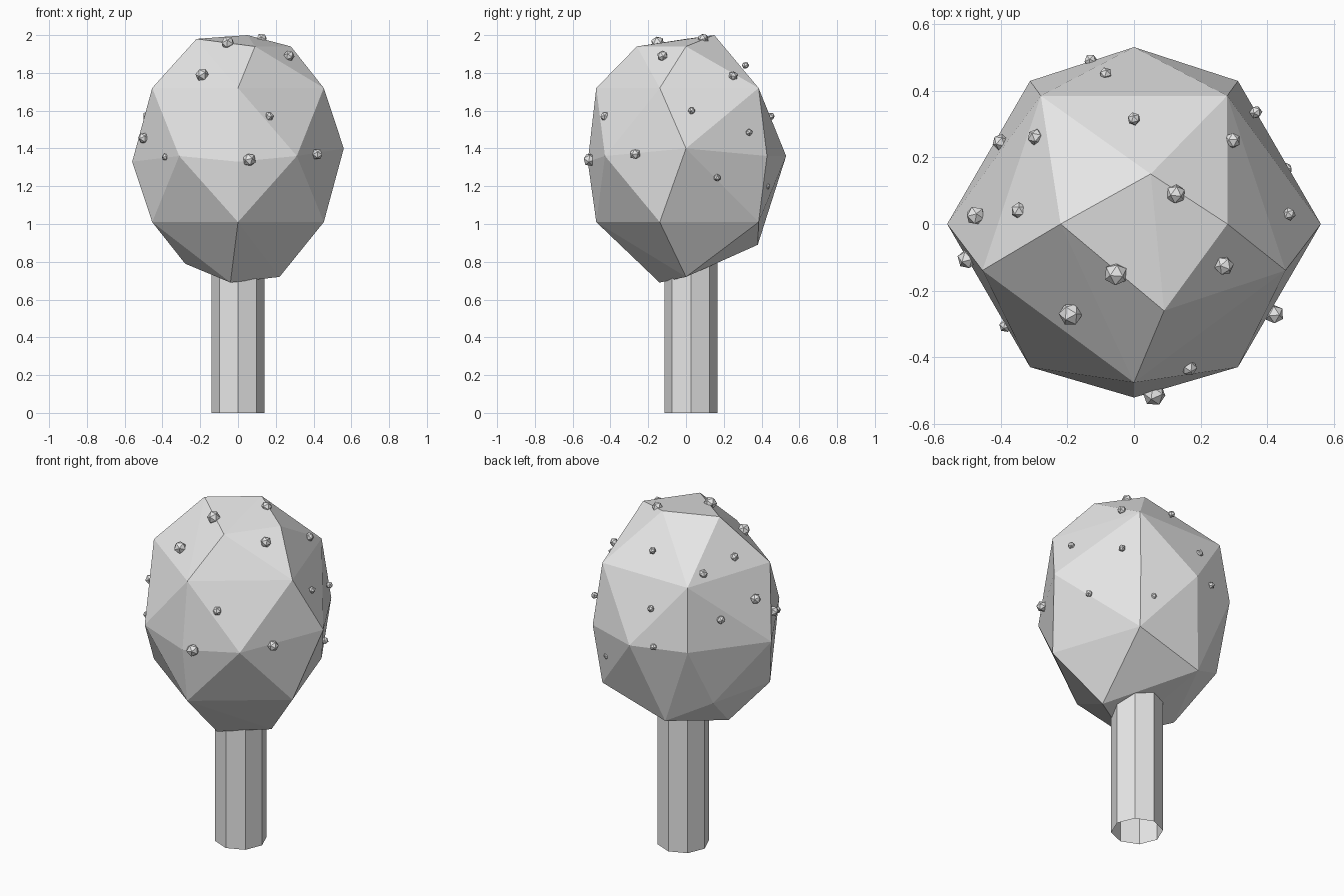
import bpy
import bmesh
import math
import random
from mathutils import Matrix, Euler

random.seed(4)

default_cube = bpy.data.objects.get("Cube")
if default_cube:
    bpy.data.objects.remove(default_cube, do_unlink=True)

# Single plain grey for the whole tree
grey = bpy.data.materials.new("light_grey")
grey.use_nodes = True
colour = (0.8, 0.8, 0.8, 1)
grey.diffuse_color = colour
grey.node_tree.nodes["Principled BSDF"].inputs["Base Color"].default_value = colour


def finish(bm, name):
    """Turn a bmesh into a flat-shaded object in the scene."""
    mesh = bpy.data.meshes.new(name)
    bm.normal_update()
    bm.to_mesh(mesh)
    bm.free()
    mesh.materials.append(grey)
    obj = bpy.data.objects.new(name, mesh)
    bpy.context.scene.collection.objects.link(obj)
    return obj


def ring(radius, z, degrees):
    """Points at the given angles round the vertical axis."""
    return [(radius * math.cos(math.radians(a)),
             radius * math.sin(math.radians(a)), z) for a in degrees]


# Trunk: open octagonal tube that runs up into the crown
trunk = bmesh.new()
bmesh.ops.create_cone(trunk, cap_ends=False, segments=8,
                      radius1=0.14, radius2=0.14, depth=0.95,
                      matrix=Matrix.Translation((0, 0.026, 0.475)))
finish(trunk, "trunk")

# Crown: faceted, slightly irregular ball wrapped round rings of corners
top_corners = [(0.28, 0, 1.94), (0.05, 0.15, 2), (-0.22, 0, 1.98), (0.09, -0.26, 1.94)]
upper_ring = ring(0.475, 1.72, (-90, -17, 54, 126, 197))
equator = ring(0.53, 1.36, (54, 90, 126, 234, 306))
equator += [(0.56, 0, 1.4), (-0.56, 0, 1.33), (0, -0.52, 1.33)]
lower_ring = ring(0.475, 1.01, (-90, -17, 54, 197))
lower_ring += [(-0.36, 0.26, 1.01)]
bottom_corners = [(-0.13, 0.38, 0.89), (-0.28, 0, 0.79), (0.22, 0, 0.72), (-0.04, -0.14, 0.69)]

crown = bmesh.new()
for point in top_corners + upper_ring + equator + lower_ring + bottom_corners:
    crown.verts.new(point)
hull = bmesh.ops.convex_hull(crown, input=crown.verts)
loose = [v for v in crown.verts if not v.link_faces]
bmesh.ops.delete(crown, geom=loose, context="VERTS")
bmesh.ops.recalc_face_normals(crown, faces=crown.faces)
finish(crown, "crown")

# Buds: little faceted lumps half sunk in the crown, grouped by size
buds = {
    0.036: [(0.06, -0.51, 1.34), (-0.19, -0.27, 1.79), (-0.055, -0.15, 1.96)],
    0.03: [(0.27, -0.125, 1.89), (0.125, 0.09, 1.98), (0.42, -0.27, 1.37),
           (-0.5, -0.105, 1.455), (-0.475, 0.025, 1.57)],
    0.025: [(0.295, 0.25, 1.785), (-0.345, 0.04, 1.79), (-0.295, 0.26, 1.76),
            (-0.4, 0.245, 1.51), (0.165, -0.43, 1.57)],
    0.02: [(0, 0.315, 1.84), (0.465, 0.03, 1.6), (0.365, 0.335, 1.485),
           (0.455, 0.165, 1.245), (0.22, 0.425, 1.2), (-0.085, 0.45, 1.57),
           (-0.13, 0.49, 1.37), (-0.385, -0.305, 1.355)],
}
count = 0
for radius, places in buds.items():
    for place in places:
        count += 1
        bud = bmesh.new()
        bmesh.ops.create_icosphere(bud, subdivisions=1, radius=radius)
        obj = finish(bud, f"bud_{count}")
        obj.location = place
        obj.rotation_euler = Euler([random.uniform(0, math.pi) for _ in range(3)])
